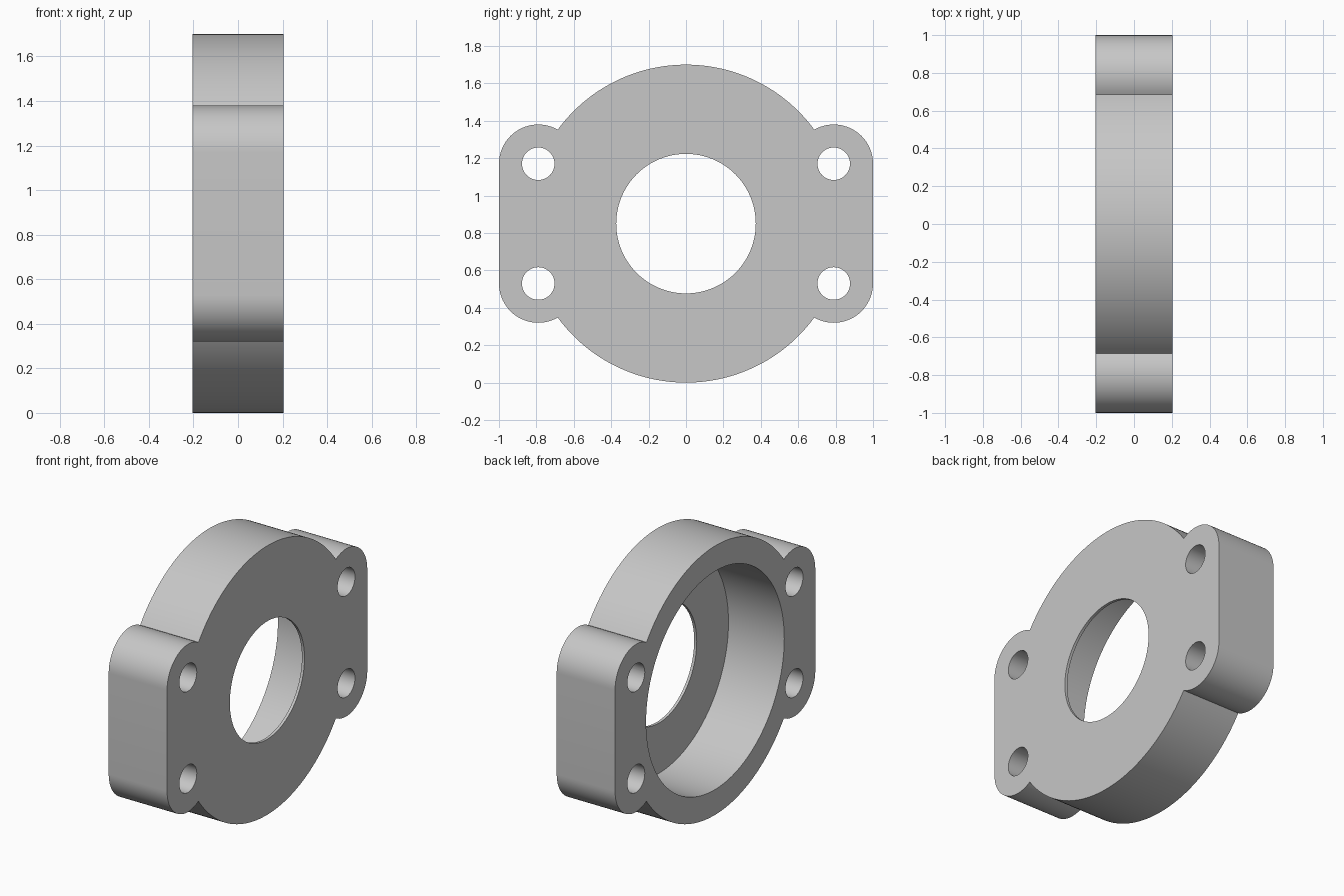
import bpy
import bmesh
from math import atan2, cos, sin, pi, radians, sqrt
from mathutils import Matrix

cube = bpy.data.objects.get("Cube")
if cube:
    bpy.data.objects.remove(cube)

HALF = 0.204              # half thickness along x
MID_Z = 0.85              # height of the main axis
BODY_R = 0.85
EAR_Y, EAR_Z, EAR_R = 0.79, 0.32, 0.21
LIP = 0.018               # thin wall left in front of the bore

metal = bpy.data.materials.new("light grey metal")
metal.use_nodes = True
GREY = (0.57, 0.57, 0.57, 1)
metal.diffuse_color = GREY
metal.node_tree.nodes["Principled BSDF"].inputs["Base Color"].default_value = GREY


def arc(cy, cz, r, start, end, steps):
    angles = [start + (end - start) * i / steps for i in range(steps + 1)]
    return [(cy + r * cos(a), cz + r * sin(a)) for a in angles]


def add_object(name, bm):
    mesh = bpy.data.meshes.new(name)
    bmesh.ops.recalc_face_normals(bm, faces=bm.faces)
    bm.to_mesh(mesh)
    bm.free()
    mesh.materials.append(metal)
    obj = bpy.data.objects.new(name, mesh)
    bpy.context.collection.objects.link(obj)
    return obj


def cut_cylinder(target, y, z, r, x0, x1, sides):
    """Drill a round hole along x."""
    bm = bmesh.new()
    place = Matrix.Translation(((x0 + x1) / 2, y, z)) @ Matrix.Rotation(pi / 2, 4, 'Y')
    bmesh.ops.create_cone(bm, cap_ends=True, segments=sides, radius1=r,
                          radius2=r, depth=x1 - x0, matrix=place)
    cutter = add_object("hole_cutter", bm)
    cutter.hide_render = True
    mod = target.modifiers.new("hole", 'BOOLEAN')
    mod.operation = 'DIFFERENCE'
    mod.solver = 'EXACT'
    mod.object = cutter
    bpy.context.view_layer.objects.active = target
    bpy.ops.object.modifier_apply(modifier=mod.name)
    bpy.data.objects.remove(cutter)


# Point where the round body meets the ear arc
dist = sqrt(EAR_Y ** 2 + EAR_Z ** 2)
along = (dist ** 2 + BODY_R ** 2 - EAR_R ** 2) / (2 * dist)
off = sqrt(BODY_R ** 2 - along ** 2)
jy = (EAR_Y * along - EAR_Z * off) / dist
jz = (EAR_Z * along + EAR_Y * off) / dist

# One quarter of the outline, mirrored to all four
quarter = arc(EAR_Y, EAR_Z, EAR_R, 0, atan2(jz - EAR_Z, jy - EAR_Y), 24)
quarter += arc(0, 0, BODY_R, atan2(jz, jy), pi / 2, 28)[1:]
half = quarter + [(-y, z) for y, z in quarter[-2::-1]]
outline = half + [(y, -z) for y, z in reversed(half[1:-1])]
outline += [(half[0][0], -half[0][1])]
outline.insert(len(half), (half[-1][0], -half[-1][1]))

# Flange body
bm = bmesh.new()
face = bm.faces.new([bm.verts.new((-HALF, y, MID_Z + z)) for y, z in outline])
side = bmesh.ops.extrude_face_region(bm, geom=[face])
bmesh.ops.translate(bm, vec=(2 * HALF, 0, 0),
                    verts=[v for v in side["geom"] if isinstance(v, bmesh.types.BMVert)])
flange = add_object("bearing_flange", bm)

# Deep bore from one side, smaller through hole, four bolt holes
cut_cylinder(flange, 0, MID_Z, 0.69, -HALF - 0.1, HALF - LIP, 128)
cut_cylinder(flange, 0, MID_Z, 0.373, -HALF - 0.1, HALF + 0.1, 96)
for sy in (-1, 1):
    for sz in (-1, 1):
        cut_cylinder(flange, sy * EAR_Y, MID_Z + sz * EAR_Z, 0.087,
                     -HALF - 0.1, HALF + 0.1, 48)

bpy.ops.object.select_all(action='DESELECT')
flange.select_set(True)
bpy.context.view_layer.objects.active = flange
bpy.ops.object.shade_smooth_by_angle(angle=radians(30))
